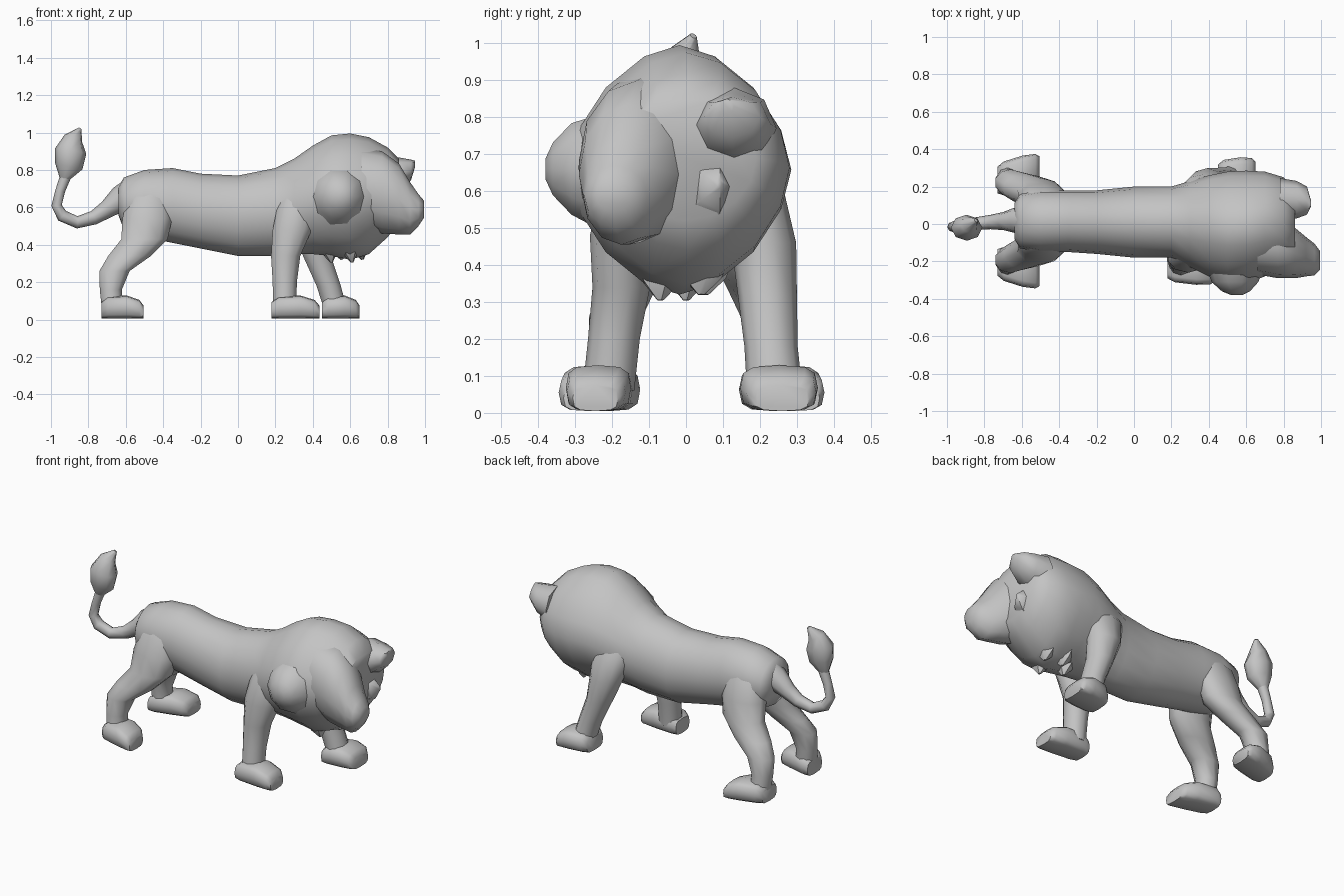
import bpy
import bmesh
import math
from mathutils import Vector

cube = bpy.data.objects.get("Cube")
if cube:
    bpy.data.objects.remove(cube, do_unlink=True)

# Single stone grey material
grey = bpy.data.materials.new("stone grey")
grey.use_nodes = True
colour = (.55, .55, .55, 1)
grey.diffuse_color = colour
grey.node_tree.nodes["Principled BSDF"].inputs["Base Color"].default_value = colour

X_AXIS = Vector((1, 0, 0))
Y_AXIS = Vector((0, 1, 0))
Z_AXIS = Vector((0, 0, 1))


def signed_power(value, power):
    return math.copysign(abs(value) ** power, value)


def loft(name, sections, axis=None, sides=12):
    """Skin rings given as (x, y, z, half width, half height, optional squareness).
    Rings face a fixed axis, or follow the path when no axis is given."""
    bm = bmesh.new()
    centres = [Vector(section[:3]) for section in sections]
    rings = []
    for i, section in enumerate(sections):
        before = centres[max(i - 1, 0)]
        after = centres[min(i + 1, len(centres) - 1)]
        tangent = axis or (after - before).normalized()
        guide = X_AXIS if axis == Y_AXIS else Y_AXIS
        side = (guide - tangent * guide.dot(tangent)).normalized()
        up = tangent.cross(side)
        power = section[5] if len(section) > 5 else 1
        ring = []
        for k in range(sides):
            angle = math.tau * k / sides
            across = section[3] * signed_power(math.cos(angle), power)
            along = section[4] * signed_power(math.sin(angle), power)
            ring.append(bm.verts.new(centres[i] + side * across + up * along))
        rings.append(ring)
    for lower, upper in zip(rings, rings[1:]):
        for k in range(sides):
            n = (k + 1) % sides
            bm.faces.new((lower[k], lower[n], upper[n], upper[k]))
    bm.faces.new(rings[0])
    bm.faces.new(rings[-1])
    bmesh.ops.recalc_face_normals(bm, faces=bm.faces)

    mesh = bpy.data.meshes.new(name)
    bm.to_mesh(mesh)
    bm.free()
    mesh.materials.append(grey)
    obj = bpy.data.objects.new(name, mesh)
    bpy.context.collection.objects.link(obj)
    bpy.ops.object.select_all(action='DESELECT')
    obj.select_set(True)
    bpy.context.view_layer.objects.active = obj
    bpy.ops.object.shade_smooth_by_angle(angle=math.radians(50))


def paw(name, heel, toe, y, half_width, turn):
    """Blocky rounded foot from heel to toe, drifting sideways by turn."""
    profile = ((0, .75, .045), (.15, .95, .058), (.6, 1, .062), (.9, .9, .05), (1, .7, .035))
    loft(name, [(heel + (toe - heel) * t, y + turn * (t - .5), h + .005, half_width * w, h, .6)
                for t, w, h in profile], X_AXIS)


def tuft(name, base, tip, width, height):
    """Pointed lock of hair, tapering from base to tip."""
    base, tip = Vector(base), Vector(tip)
    middle = base.lerp(tip, .6)
    loft(name, [(*base, width, height), (*middle, width * .7, height * .7),
                (*tip, width * .12, height * .12)], sides=5)


# Torso and mane: (x, low z, high z, low y, high y, squareness)
outline = [
    (-.64, .56, .71, -.08, .11, 1),
    (-.61, .48, .76, -.13, .16, 1),
    (-.50, .44, .80, -.15, .18, 1),
    (-.35, .41, .81, -.15, .18, 1),
    (-.20, .38, .78, -.16, .18, 1),
    (0, .34, .77, -.18, .20, 1),
    (.20, .34, .81, -.18, .20, 1),
    (.30, .35, .86, -.23, .23, 1.1),
    (.40, .35, .93, -.28, .26, 1.15),
    (.50, .34, .985, -.32, .28, 1.2),
    (.60, .32, .995, -.32, .285, 1.2),
    (.70, .35, .975, -.28, .28, 1.15),
    (.80, .44, .92, -.24, .25, 1.1),
    (.86, .52, .86, -.20, .19, 1),
]
loft("torso_and_mane",
     [(x, (y0 + y1) / 2, (z0 + z1) / 2, (y1 - y0) / 2, (z1 - z0) / 2, power)
      for x, z0, z1, y0, y1, power in outline], X_AXIS, sides=16)

# Head turned to its right, with a blunt lowered muzzle
loft("head", [
    (.66, -.10, .71, .17, .21),
    (.77, -.13, .68, .16, .22),
    (.86, -.155, .645, .135, .19),
    (.92, -.175, .595, .105, .14),
    (.965, -.19, .585, .085, .085),
    (.995, -.195, .59, .05, .045),
], X_AXIS)

# Left ear and brow lobe
loft("left_ear", [
    (.78, .13, .77, .115, .11),
    (.87, .13, .78, .10, .085),
    (.925, .125, .80, .075, .055),
    (.945, .11, .83, .02, .02),
], X_AXIS, sides=8)

# Right mane ruff bulging out beside the face
loft("right_mane_ruff", [
    (.54, -.22, .65, .16, .17),
    (.54, -.31, .66, .125, .13),
    (.545, -.36, .66, .075, .075),
    (.55, -.38, .66, .03, .03),
], Y_AXIS, sides=10)

# Ruff below the left cheek
tuft("left_cheek_ruff", (.80, .06, .60), (.90, .09, .62), .07, .10)

# Ragged lower edge of the mane
for i in range(4):
    x = .48 + .055 * i
    y = .07 * math.sin(2.3 * i)
    tuft(f"chest_tuft_{i + 1}", (x, y, .43), (x + .02, y, .305 + .015 * (i % 2)), .08, .06)

# Hind legs, mirrored about the slightly offset spine
spine_y = .015
hind_profile = [
    (-.46, .06, .73, .05, .07),
    (-.475, .09, .65, .08, .125),
    (-.485, .115, .54, .09, .14),
    (-.50, .14, .43, .09, .13),
    (-.58, .175, .34, .08, .12),
    (-.66, .205, .26, .072, .085),
    (-.68, .215, .16, .065, .062),
    (-.67, .225, .05, .07, .06),
]
for label, sign in (("left", 1), ("right", -1)):
    loft(f"{label}_hind_leg", [(x, spine_y + sign * y, z, w, d)
                               for x, y, z, w, d in hind_profile], Z_AXIS, sides=10)
    paw(f"{label}_hind_paw", -.73, -.505, spine_y + sign * .25, .095, sign * .06)

# Front legs: the right stands straight, the left steps forward
loft("right_front_leg", [
    (.33, -.11, .74, .05, .07),
    (.32, -.15, .63, .075, .11),
    (.29, -.175, .48, .085, .11),
    (.255, -.175, .34, .078, .082),
    (.25, -.195, .20, .07, .068),
    (.25, -.21, .06, .07, .065),
], Z_AXIS, sides=10)
paw("right_front_paw", .18, .435, -.235, .088, -.02)

loft("left_front_leg", [
    (.36, .13, .70, .06, .08),
    (.37, .18, .60, .085, .12),
    (.39, .21, .46, .088, .10),
    (.43, .22, .32, .08, .077),
    (.485, .23, .18, .072, .068),
    (.52, .24, .06, .075, .065),
], Z_AXIS, sides=10)
paw("left_front_paw", .45, .65, .25, .105, .02)

# Curled tail and its tuft: (x, y, z, radius)
tail_path = [
    (-.54, .02, .69, .085),
    (-.63, .02, .645, .07),
    (-.70, .015, .59, .048),
    (-.77, .01, .545, .038),
    (-.86, 0, .52, .033),
    (-.94, -.01, .555, .033),
    (-.97, -.015, .61, .028),
    (-.95, -.015, .69, .026),
    (-.92, -.015, .77, .03),
]
loft("tail", [(*point, point[-1]) for point in tail_path], sides=8)
loft("tail_tuft", [
    (-.93, -.015, .75, .025, .025),
    (-.905, -.02, .82, .06, .075),
    (-.895, -.02, .90, .07, .085),
    (-.88, -.005, .97, .045, .05),
    (-.845, .02, 1.02, .01, .01),
], sides=8)
